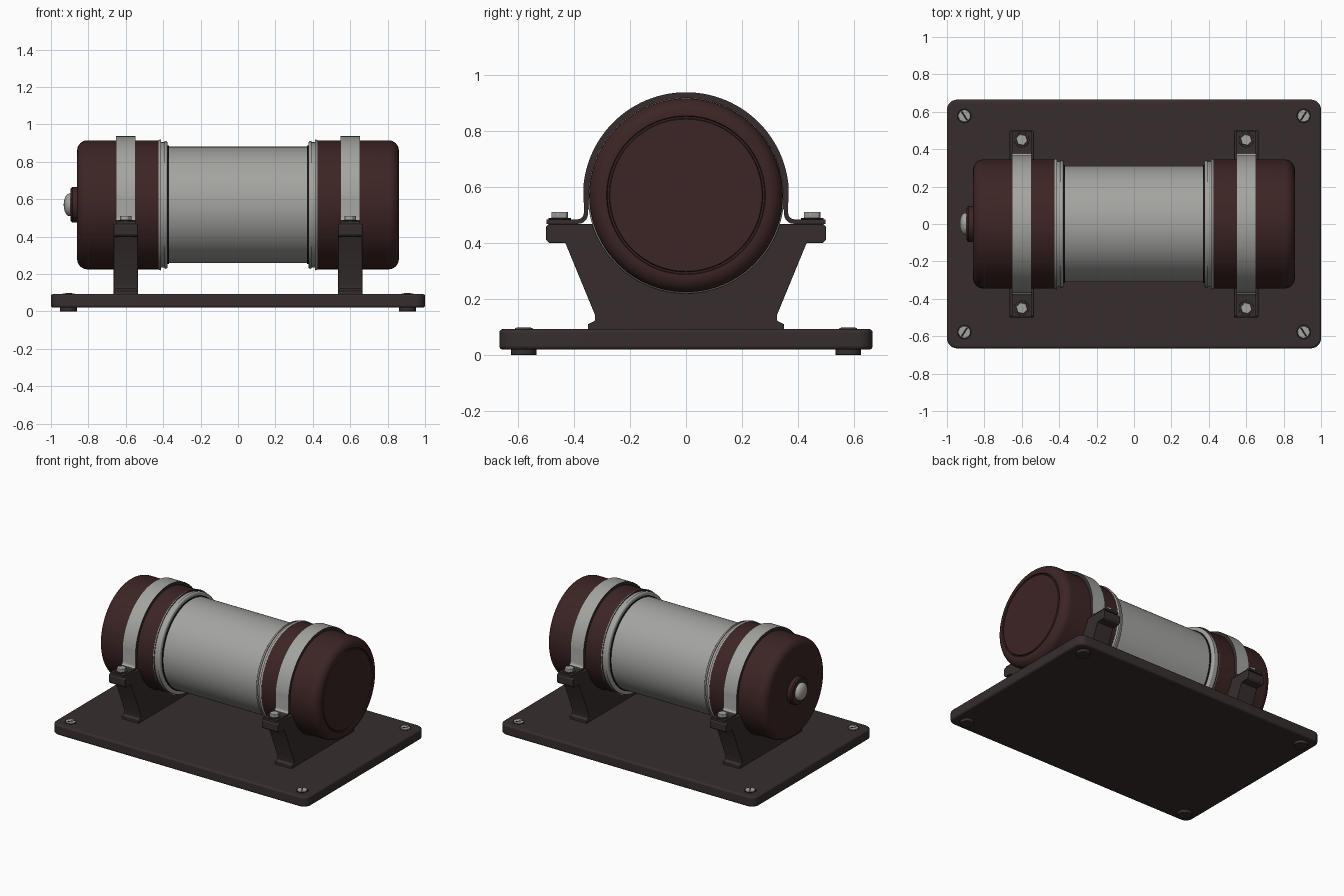
import bpy, bmesh, math
from mathutils import Matrix, Vector

if "Cube" in bpy.data.objects:
    bpy.data.objects.remove(bpy.data.objects["Cube"], do_unlink=True)


def material(name, r, g, b):
    m = bpy.data.materials.new(name)
    m.use_nodes = True
    m.diffuse_color = (r, g, b, 1)
    m.node_tree.nodes["Principled BSDF"].inputs["Base Color"].default_value = (r, g, b, 1)
    return m


STEEL = material("light grey metal", 0.37, 0.37, 0.355)
MAROON = material("dark maroon paint", 0.046, 0.018, 0.018)
IRON = material("dark brown iron", 0.038, 0.027, 0.027)
BLACK = material("near black gap", 0.01, 0.008, 0.008)
AXIS_Z = 0.57


def finish(name, bm, mats, bevel=0.0, segments=3):
    """Turn a bmesh into a smooth-by-angle object, with an optional bevel."""
    bmesh.ops.recalc_face_normals(bm, faces=bm.faces)
    mesh = bpy.data.meshes.new(name)
    bm.to_mesh(mesh)
    bm.free()
    ob = bpy.data.objects.new(name, mesh)
    bpy.context.collection.objects.link(ob)
    for m in mats:
        mesh.materials.append(m)
    bpy.ops.object.select_all(action="DESELECT")
    ob.select_set(True)
    bpy.context.view_layer.objects.active = ob
    bpy.ops.object.shade_smooth_by_angle(angle=math.radians(35))
    if bevel:
        mod = ob.modifiers.new("edge_bevel", "BEVEL")
        mod.width, mod.segments = bevel, segments
        mod.limit_method, mod.angle_limit = "ANGLE", math.radians(40)
    return ob


def lathe(name, profile, mat, side=1, steps=96):
    """Revolve (x, radius) points about the tank axis; side mirrors x."""
    bm = bmesh.new()
    verts = [bm.verts.new((x * side, 0, r)) for x, r in profile]
    edges = [bm.edges.new(p) for p in zip(verts, verts[1:])]
    bmesh.ops.spin(bm, geom=verts + edges, cent=(0, 0, 0), axis=(1, 0, 0),
                   angle=math.tau, steps=steps)
    bmesh.ops.remove_doubles(bm, verts=bm.verts, dist=1e-5)
    bmesh.ops.translate(bm, verts=bm.verts, vec=(0, 0, AXIS_Z))
    return finish(name, bm, [mat])


def disc(name, x, y, z, radius, height, mat, sides=32, bevel=0.0, turn=0.0):
    """Upright cylinder whose bottom sits at z."""
    bm = bmesh.new()
    place = Matrix.Translation((x, y, z + height / 2)) @ Matrix.Rotation(turn, 4, "Z")
    bmesh.ops.create_cone(bm, cap_ends=True, segments=sides, radius1=radius,
                          radius2=radius, depth=height, matrix=place)
    return finish(name, bm, [mat], bevel, 2)


def extrude_yz(name, outline, x, width, mats, bevel=0.0):
    """Extrude a closed (y, z) outline along x, centred on x."""
    bm = bmesh.new()
    face = bm.faces.new([bm.verts.new((x - width / 2, y, z)) for y, z in outline])
    ext = bmesh.ops.extrude_face_region(bm, geom=[face])
    moved = [v for v in ext["geom"] if isinstance(v, bmesh.types.BMVert)]
    bmesh.ops.translate(bm, verts=moved, vec=(width, 0, 0))
    return finish(name, bm, mats, bevel, 2)


def arc(cx, cy, r, start, end, n):
    return [(cx + r * math.cos(math.radians(start + (end - start) * i / n)),
             cy + r * math.sin(math.radians(start + (end - start) * i / n)))
            for i in range(n + 1)]


# Base plate with rounded corners
bm = bmesh.new()
ring = []
for cx, cy, a in ((0.945, 0.61, 0), (-0.945, 0.61, 90), (-0.945, -0.61, 180), (0.945, -0.61, 270)):
    ring += arc(cx, cy, 0.055, a, a + 90, 8)
face = bm.faces.new([bm.verts.new((x, y, 0.02)) for x, y in ring])
ext = bmesh.ops.extrude_face_region(bm, geom=[face])
bmesh.ops.translate(bm, vec=(0, 0, 0.073),
                    verts=[v for v in ext["geom"] if isinstance(v, bmesh.types.BMVert)])
finish("base_plate", bm, [IRON], 0.012)

# Feet and slotted corner screws
for sx in (-1, 1):
    for sy in (-1, 1):
        x, y = sx * 0.907, sy * 0.578
        disc("foot", x, y, 0, 0.046, 0.024, IRON, bevel=0.003)
        disc("screw_recess", x, y, 0.089, 0.04, 0.005, BLACK)
        disc("corner_screw", x, y, 0.09, 0.032, 0.007, STEEL, bevel=0.002)
        bm = bmesh.new()
        place = Matrix.Translation((x, y, 0.097)) @ Matrix.Rotation(sx * sy * 1.0, 4, "Z")
        bmesh.ops.create_cube(bm, size=1, matrix=place @ Matrix.Diagonal((0.056, 0.009, 0.002, 1)))
        finish("screw_slot", bm, [BLACK])

# Tank body
lathe("tank_body", [(-0.4, 0), (-0.4, 0.311), (0.4, 0.311), (0.4, 0)], STEEL)

# End caps, with a groove on the left end only, plus collars and rims
fillet = arc(0.805, 0.29, 0.055, 0, 90, 8)
groove = [(0.86, 0.271), (0.852, 0.274), (0.852, 0.28), (0.86, 0.283)]
for side, label in ((-1, "right"), (1, "left")):
    face_points = [(0.86, 0)] + (groove if side > 0 else [])
    lathe(label + "_end_cap", face_points + fillet + [(0.42, 0.345), (0.42, 0.3)], MAROON, side)
    rim = [(0.43, 0.3), (0.43, 0.343)] + arc(0.413, 0.335, 0.015, 90, 0, 5)
    lathe(label + "_rim", rim + [(0.402, 0.335), (0.392, 0.335)] +
          arc(0.388, 0.33, 0.012, 70, 180, 5) + [(0.376, 0.3)], STEEL, side)
    lathe(label + "_seam", [(0.379, 0.3), (0.379, 0.317), (0.37, 0.316), (0.367, 0.3)], BLACK, side)

# Domed valve on the right end
lathe("valve_collar", [(0.85, 0.095), (0.886, 0.095), (0.894, 0.088), (0.896, 0.075), (0.896, 0)], MAROON, -1, 48)
dome = [(0.902 + 0.03 * math.sin(t * math.pi / 16), 0.06 * math.cos(t * math.pi / 16)) for t in range(9)]
lathe("valve_dome", [(0.89, 0.06)] + dome, STEEL, -1, 48)

# Saddle brackets, straps and bolts
half = [(0.35, 0.09), (0.35, 0.11), (0.325, 0.122), (0.325, 0.145), (0.43, 0.4),
        (0.488, 0.4), (0.499, 0.411), (0.499, 0.458), (0.488, 0.468), (0.336, 0.468)]
cradle = arc(0, AXIS_Z, 0.349, -17, -163, 40)
saddle = half + cradle + [(-y, z) for y, z in reversed(half)]

T = 0.016
outer = ([(0.497, 0.468 + T), (0.41, 0.468 + T)] + arc(0.387, 0.507, 0.023, 270, 180, 5)
         + arc(0, AXIS_Z, 0.367, 6, 90, 30))
inner = ([(0.497, 0.468), (0.39, 0.468)] + arc(0.385, 0.504, 0.036, 270, 180, 5)
         + arc(0, AXIS_Z, 0.346, 6, 90, 30))
outer_full = outer + [(-y, z) for y, z in reversed(outer[:-1])]
inner_full = inner + [(-y, z) for y, z in reversed(inner[:-1])]

for sx, label in ((-1, "right"), (1, "left")):
    x = sx * 0.6
    extrude_yz(label + "_saddle", saddle, x, 0.13, [IRON], 0.004)

    # Strap: light outer band, dark edges and bolted tabs
    bm = bmesh.new()
    loops = []
    for dx in (-0.052, 0.052):
        for path in (inner_full, outer_full):
            loops.append([bm.verts.new((x + dx, y, z)) for y, z in path])
    a, b, c, d = loops
    for p, q in ((a, b), (b, d), (d, c), (c, a)):
        for i in range(len(p) - 1):
            bm.faces.new((p[i], p[i + 1], q[i + 1], q[i]))
    for i in (0, -1):
        bm.faces.new((a[i], b[i], d[i], c[i]))
    bm.normal_update()
    for f in bm.faces:
        tab = f.calc_center_median().z < 0.487
        f.material_index = 1 if abs(f.normal.x) > 0.9 or tab else 0
    finish(label + "_strap", bm, [STEEL, IRON])

    for sy in (-1, 1):
        y = sy * 0.45
        disc("bolt_washer", x, y, 0.483, 0.04, 0.006, IRON, bevel=0.002)
        disc("bolt_head", x, y, 0.488, 0.032, 0.023, STEEL, sides=6, bevel=0.003, turn=0.3)
